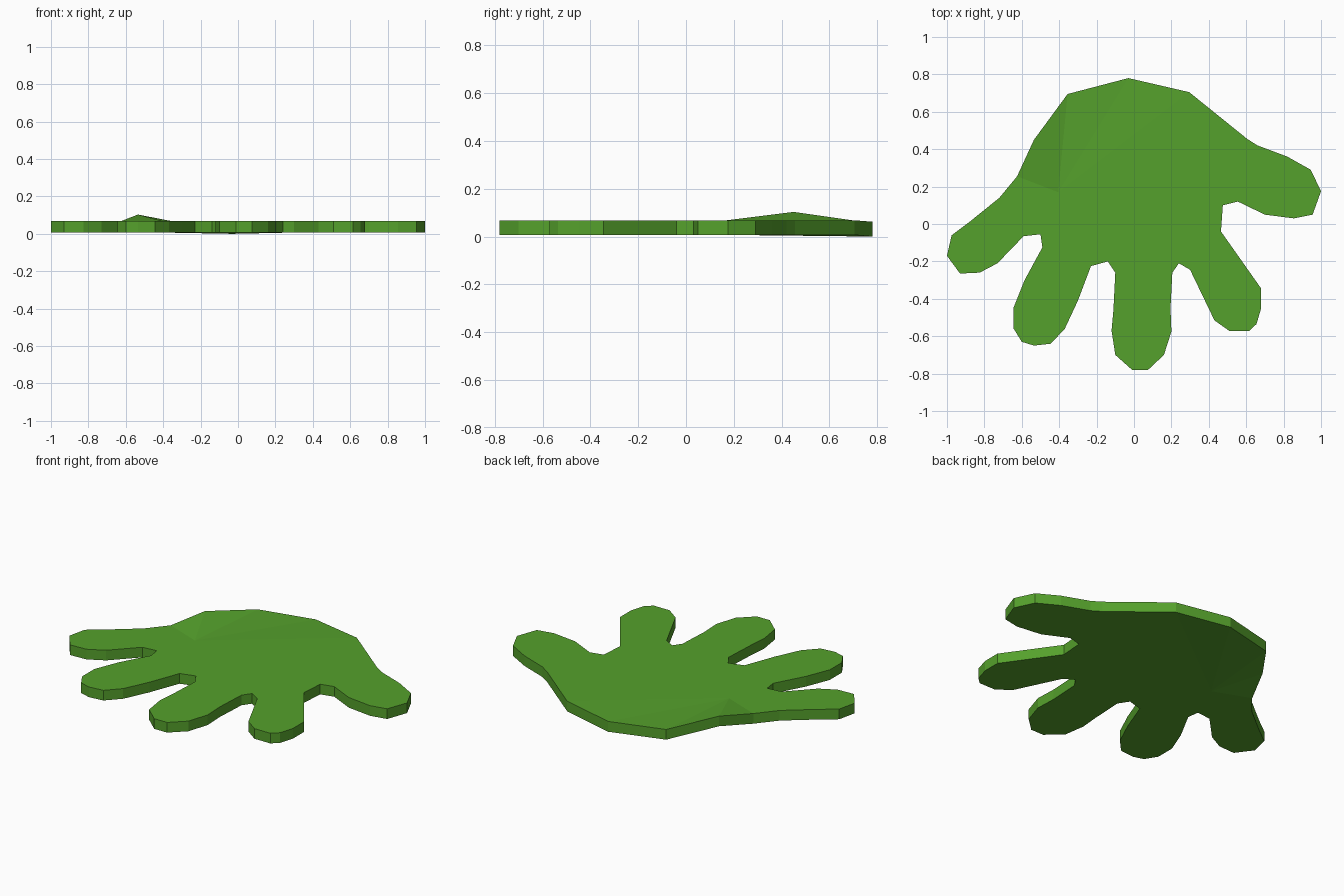
import bpy, bmesh

# Hand outline seen from above, clockwise, one row per finger or gap
OUTLINE = [
    (-0.03, 0.78), (0.295, 0.705), (0.605, 0.455), (0.66, 0.42),
    (0.82, 0.36), (0.945, 0.29), (1.0, 0.175), (0.955, 0.05), (0.855, 0.03), (0.70, 0.05),
    (0.555, 0.12), (0.475, 0.10), (0.465, -0.04),
    (0.68, -0.345), (0.68, -0.45), (0.655, -0.535), (0.615, -0.572), (0.51, -0.572), (0.43, -0.515),
    (0.30, -0.245), (0.24, -0.21), (0.205, -0.26),
    (0.195, -0.45), (0.20, -0.575), (0.16, -0.70), (0.075, -0.78), (-0.01, -0.78),
    (-0.10, -0.70), (-0.12, -0.57), (-0.11, -0.46),
    (-0.10, -0.26), (-0.14, -0.20), (-0.23, -0.225),
    (-0.30, -0.41), (-0.37, -0.56), (-0.445, -0.64), (-0.535, -0.65),
    (-0.60, -0.63), (-0.643, -0.56), (-0.643, -0.445), (-0.585, -0.30),
    (-0.49, -0.125), (-0.50, -0.055), (-0.59, -0.065),
    (-0.73, -0.21), (-0.825, -0.26), (-0.93, -0.265), (-1.0, -0.17), (-0.975, -0.06), (-0.875, 0.015),
    (-0.72, 0.14), (-0.625, 0.255), (-0.355, 0.695),
]
TOP, THICK = 0.068, 0.061

bm = bmesh.new()
rim = [bm.verts.new((x, y, TOP)) for x, y in OUTLINE]
rim[0].co.z -= 0.006                                   # wrist edge dips slightly

# Raised knuckle corner folded up from the flat sheet
inner = bm.verts.new((-0.405, 0.17, TOP))
peak = bm.verts.new((-0.535, 0.45, 0.103))
low, high = rim[-2], rim[-1]
palm = bm.faces.new(rim[:-1] + [inner, high])
bm.faces.new((low, peak, inner))
bm.faces.new((peak, high, inner))
bmesh.ops.triangulate(bm, faces=[palm])

# Give the sheet its thickness
ext = bmesh.ops.extrude_face_region(bm, geom=bm.faces[:], use_keep_orig=True)
under = [g for g in ext["geom"] if isinstance(g, bmesh.types.BMVert)]
bmesh.ops.translate(bm, verts=under, vec=(0, 0, -THICK))
min(under, key=lambda v: v.co.z).co.z = 0.0
bmesh.ops.recalc_face_normals(bm, faces=bm.faces[:])

mesh = bpy.data.meshes.new("hand")
bm.to_mesh(mesh)
bm.free()
hand = bpy.data.objects.new("hand", mesh)
bpy.context.collection.objects.link(hand)

# Green
green = bpy.data.materials.new("green")
green.diffuse_color = (0.091, 0.356, 0.025, 1)
mesh.materials.append(green)
